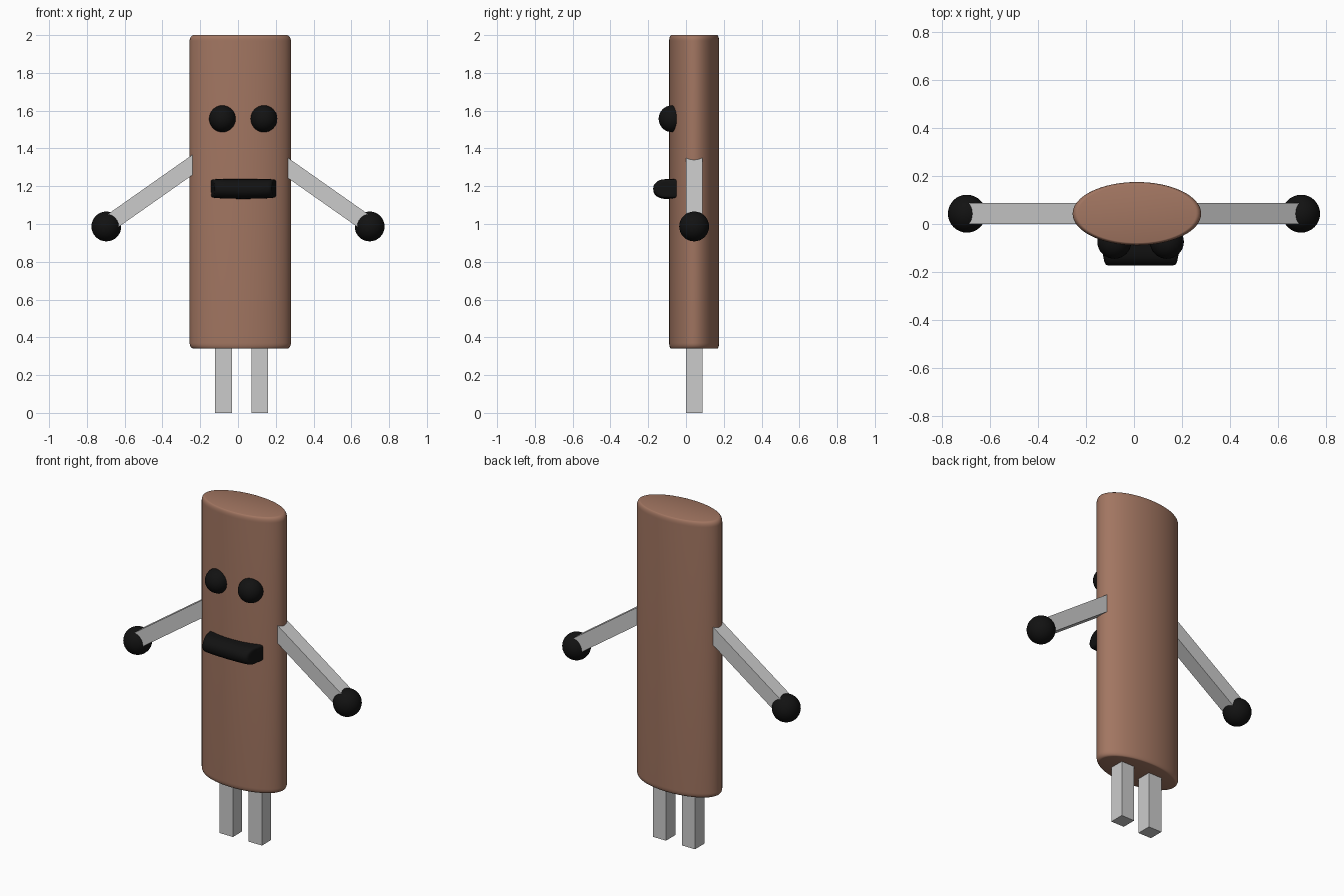
import bpy, bmesh
from math import sin, cos, pi, radians
from mathutils import Vector

if "Cube" in bpy.data.objects:
    bpy.data.objects.remove(bpy.data.objects["Cube"])


def material(name, rgb):
    m = bpy.data.materials.new(name)
    m.diffuse_color = (*rgb, 1)
    m.use_nodes = True
    m.node_tree.nodes["Principled BSDF"].inputs["Base Color"].default_value = m.diffuse_color
    return m


BROWN = material("brown", (0.36, 0.18, 0.12))
BLACK = material("black", (0.006, 0.006, 0.006))
CY = 0.043  # depth centre of body and limbs


def loft(name, rings, mat, angle):
    """Skin a list of closed rings and cap both ends."""
    bm = bmesh.new()
    loops = [[bm.verts.new(p) for p in r] for r in rings]
    n = len(loops[0])
    for a, b in zip(loops, loops[1:]):
        for i in range(n):
            j = (i + 1) % n
            bm.faces.new((a[i], a[j], b[j], b[i]))
    bm.faces.new(loops[0])
    bm.faces.new(loops[-1])
    bmesh.ops.recalc_face_normals(bm, faces=bm.faces)
    me = bpy.data.meshes.new(name)
    bm.to_mesh(me)
    bm.free()
    ob = bpy.data.objects.new(name, me)
    bpy.context.collection.objects.link(ob)
    if mat:
        me.materials.append(mat)
    if angle:
        bpy.ops.object.select_all(action='DESELECT')
        ob.select_set(True)
        bpy.context.view_layer.objects.active = ob
        bpy.ops.object.shade_smooth_by_angle(angle=radians(angle))
    return ob


def ball(name, loc, r):
    bpy.ops.mesh.primitive_uv_sphere_add(segments=32, ring_count=16, radius=r, location=loc)
    ob = bpy.context.object
    ob.name = name
    ob.data.materials.append(BLACK)
    bpy.ops.object.shade_smooth()


def bar(name, a, b, w=0.088):
    """Square bar from a to b, lying in a plane of constant y."""
    a, b = Vector(a), Vector(b)
    u = (b - a).normalized().cross(Vector((0, 1, 0))) * w / 2
    v = Vector((0, w / 2, 0))
    loft(name, [[p + u + v, p - u + v, p - u - v, p + u - v] for p in (a, b)], None, 0)


# Elliptical body with rounded rims
Z0, Z1, RIM = 0.34, 2.0, 0.03
steps = [k * pi / 12 for k in range(7)]
profile = [(1 - 0.08 * (1 - sin(t)), Z0 + RIM * (1 - cos(t))) for t in steps]
profile += [(s, Z0 + Z1 - z) for s, z in reversed(profile)]
loft("body", [[(0.012 + 0.268 * s * cos(2 * pi * i / 64),
                CY + 0.132 * s * sin(2 * pi * i / 64), z) for i in range(64)]
              for s, z in profile], BROWN, 50)

# Mouth: rounded bar, narrower at the front and slightly sagging in the middle
section = [(-0.03, 0.049)] + [(-0.112 - 0.062 * sin(t), 0.049 * cos(t))
                              for t in (k * pi / 12 for k in range(13))] + [(-0.03, -0.049)]
mouth = []
for f, s in ((-1, 0.72), (-0.985, 0.88), (-0.94, 0.97), (-0.85, 1), (-0.5, 1), (0, 1),
             (0.5, 1), (0.85, 1), (0.94, 0.97), (0.985, 0.88), (1, 0.72)):
    ring = []
    for y, z in section:
        front = max(0, (-0.05 - y) / 0.12)
        ring.append((0.028 + f * (0.177 - 0.022 * front), -0.03 + (y + 0.03) * s,
                     1.188 + z * s - (0.006 * (1 - f * f) if z < 0 else 0)))
    mouth.append(ring)
loft("mouth", mouth, BLACK, 50)

# Eyes
for side, x in (("left", -0.082), ("right", 0.137)):
    ball(side + "_eye", (x, -0.074, 1.557), 0.071)

# Arms, hands and legs
for side, s, leg_x in (("left", -1, -0.077), ("right", 1, 0.116)):
    bar(side + "_arm", (s * 0.2, CY, 1.342), (s * 0.668, CY, 1.013))
    ball(side + "_hand", (s * 0.697, CY, 0.987), 0.079)
    bar(side + "_leg", (leg_x, CY, 0), (leg_x, CY, 0.4))
